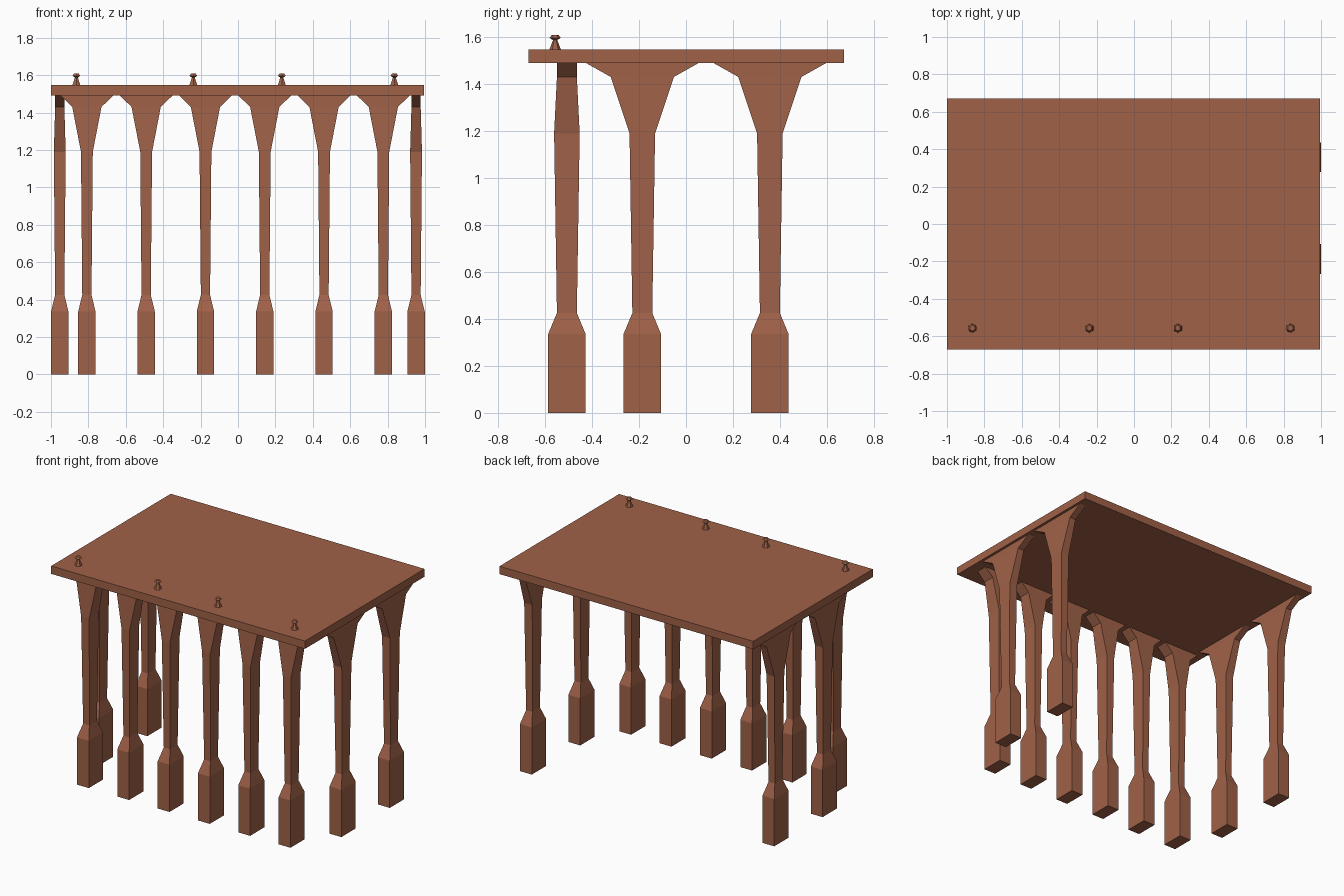
import bpy, bmesh, math

if "Cube" in bpy.data.objects:
    bpy.data.objects.remove(bpy.data.objects["Cube"])

mat = bpy.data.materials.new("terracotta_wood")
mat.diffuse_color = (0.35, 0.12, 0.065, 1)
mat.use_nodes = True
mat.node_tree.nodes["Principled BSDF"].inputs["Base Color"].default_value = mat.diffuse_color


def loft(name, rings, loc):
    """Stack rings of (x, y, z) points into a closed flat-shaded solid."""
    bm = bmesh.new()
    loops = [[bm.verts.new(p) for p in ring] for ring in rings]
    n = len(loops[0])
    for a, b in zip(loops, loops[1:]):
        for i in range(n):
            j = (i + 1) % n
            bm.faces.new((a[i], a[j], b[j], b[i]))
    bm.faces.new(loops[0][::-1])
    bm.faces.new(loops[-1])
    bmesh.ops.recalc_face_normals(bm, faces=bm.faces[:])
    me = bpy.data.meshes.new(name)
    bm.to_mesh(me)
    bm.free()
    me.materials.append(mat)
    ob = bpy.data.objects.new(name, me)
    ob.location = loc
    bpy.context.collection.objects.link(ob)
    return ob


def rect(hx, hy, z):
    return [(-hx, -hy, z), (hx, -hy, z), (hx, hy, z), (-hx, hy, z)]


# Column profile: height, half width across the arch, half width along the arch
# (both as a fraction of the plinth size)
PROFILE = [(0, .5, .5), (.335, .5, .5), (.425, .265, .265),
           (1.19, .34, .34), (1.43, .265, .84), (1.492, .265, 1.53)]
SX, SY = .093, .16


def column(name, x, y, along_x):
    rings = []
    for z, thin, wide in PROFILE:
        fx, fy = (wide, thin) if along_x else (thin, wide)
        rings.append(rect(fx * SX, fy * SY, z))
    loft(name, rings, (x, y, 0))


# Front row, flaring sideways
for i in range(6):
    column(f"front_column_{i + 1}", -.808 + i * .317, -.507, True)

# Two columns on each side, flaring front to back
for side, x in (("left", -.953), ("right", .952)):
    for i, y in enumerate((-.186, .357)):
        column(f"{side}_column_{i + 1}", x, y, False)

# Roof slab
loft("roof_slab", [rect(.997, .671, 1.49), rect(.997, .671, 1.546)], (-.002, .001, 0))

# Six-sided finials along the front edge
FINIAL = [(.025, 1.545), (.009, 1.587), (.024, 1.596), (.015, 1.608)]
for i, x in enumerate((-.864, -.239, .234, .836)):
    rings = [[(r * math.sin(k * math.pi / 3), r * math.cos(k * math.pi / 3), z)
              for k in range(6)] for r, z in FINIAL]
    loft(f"finial_{i + 1}", rings, (x, -.557, 0))
